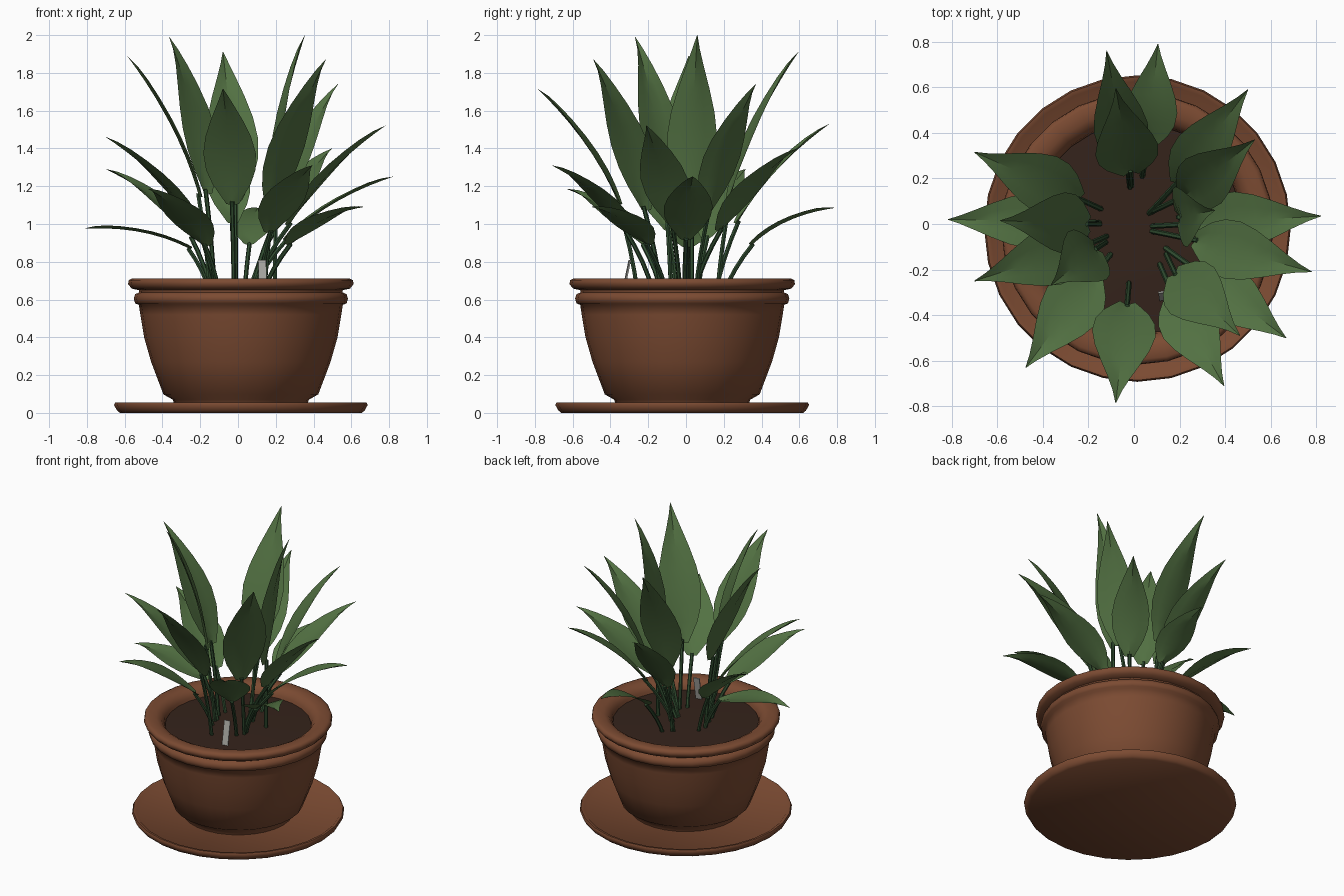
import bpy, bmesh, math
from mathutils import Vector

if "Cube" in bpy.data.objects:
    bpy.data.objects.remove(bpy.data.objects["Cube"])

CENTER = (0.015, -0.02, 0)


def material(name, rgb):
    m = bpy.data.materials.new(name)
    m.diffuse_color = (*rgb, 1)
    m.use_nodes = True
    m.node_tree.nodes["Principled BSDF"].inputs["Base Color"].default_value = m.diffuse_color
    return m


TERRACOTTA = material("terracotta", (0.2, 0.07, 0.032))
SOIL = material("soil", (0.035, 0.017, 0.011))
LEAF = material("leaf_green", (0.085, 0.165, 0.055))
STEM = material("stem_green", (0.03, 0.075, 0.03))
GREY = material("label_grey", (0.4, 0.4, 0.37))


def finish(bm, name, mat, smooth=None, recalc=True):
    if recalc:
        bmesh.ops.recalc_face_normals(bm, faces=bm.faces)
    me = bpy.data.meshes.new(name)
    bm.to_mesh(me)
    bm.free()
    me.materials.append(mat)
    ob = bpy.data.objects.new(name, me)
    bpy.context.collection.objects.link(ob)
    if smooth:
        bpy.ops.object.select_all(action='DESELECT')
        ob.select_set(True)
        bpy.context.view_layer.objects.active = ob
        bpy.ops.object.shade_smooth_by_angle(angle=math.radians(smooth))
    return ob


def skin(bm, rows, closed):
    """Join rows of points with quads."""
    vs = [[bm.verts.new(p) for p in row] for row in rows]
    n = len(rows[0])
    for a, b in zip(vs, vs[1:]):
        for i in range(n if closed else n - 1):
            j = (i + 1) % n
            bm.faces.new((a[i], a[j], b[j], b[i]))


def lathe(name, profile, mat, sides=28):
    bm = bmesh.new()
    rows = [[(r * math.cos(2 * math.pi * i / sides), r * math.sin(2 * math.pi * i / sides), z)
             for i in range(sides)] for r, z in profile]
    skin(bm, rows, True)
    bmesh.ops.remove_doubles(bm, verts=bm.verts, dist=1e-5)
    ob = finish(bm, name, mat, 62)
    ob.location = CENTER
    return ob


def bezier(a, b, c, t):
    return a * (1 - t) ** 2 + b * 2 * t * (1 - t) + c * t * t


# Saucer, pot and soil
lathe("saucer", [(0, 0), (0.64, 0), (0.655, 0.012), (0.672, 0.042), (0.665, 0.055),
                 (0.645, 0.052), (0.625, 0.035), (0, 0.035)], TERRACOTTA)
lathe("pot", [(0, 0.037), (0.35, 0.037), (0.36, 0.07), (0.41, 0.098), (0.475, 0.27),
              (0.512, 0.40), (0.532, 0.52), (0.54, 0.572), (0.56, 0.58), (0.567, 0.605),
              (0.56, 0.628), (0.538, 0.638), (0.54, 0.65), (0.578, 0.658), (0.597, 0.682),
              (0.593, 0.703), (0.575, 0.712), (0.52, 0.71), (0.49, 0.695), (0.468, 0.665),
              (0.458, 0.60), (0, 0.60)], TERRACOTTA)
lathe("soil", [(0.462, 0.648), (0.25, 0.655), (0, 0.658)], SOIL)

# Leaf blades: (blade base, blade tip, width)
LEAVES = [
    ((-0.03, 0.27, 1.00), (-0.12, 0.76, 1.53), 0.24),
    ((0.06, 0.345, 0.885), (0.105, 0.79, 1.085), 0.23),
    ((0.19, 0.18, 0.96), (0.50, 0.59, 1.40), 0.24),
    ((0.22, 0.12, 1.06), (0.53, 0.37, 1.74), 0.25),
    ((0.25, 0.00, 0.91), (0.82, 0.035, 1.25), 0.26),
    ((0.27, -0.07, 0.99), (0.78, -0.21, 1.52), 0.26),
    ((0.27, -0.20, 0.885), (0.667, -0.50, 1.09), 0.25),
    ((0.17, -0.31, 0.95), (0.395, -0.71, 1.31), 0.26),
    ((-0.03, -0.355, 1.10), (-0.08, -0.785, 1.715), 0.28),
    ((-0.17, -0.22, 0.88), (-0.475, -0.63, 1.185), 0.27),
    ((-0.20, -0.09, 0.96), (-0.70, -0.25, 1.46), 0.26),
    ((-0.25, 0.01, 0.865), (-0.815, 0.02, 0.975), 0.24),
    ((-0.24, 0.11, 0.92), (-0.70, 0.315, 1.29), 0.26),
    ((-0.205, 0.00, 1.14), (-0.587, 0.015, 1.89), 0.27),
    ((-0.015, 0.23, 1.12), (-0.08, 0.595, 1.91), 0.28),
    ((0.20, 0.03, 1.10), (0.355, 0.06, 2.00), 0.27),
    ((0.18, -0.22, 1.07), (0.465, -0.49, 1.87), 0.28),
    ((-0.17, -0.11, 1.16), (-0.365, -0.27, 1.99), 0.27),
]
# Stems that leave the soil close to the middle: leaf number -> (x, y)
INNER_STEMS = {3: (0.06, 0.04), 4: (0.07, 0.05), 5: (0.07, -0.01), 6: (0.07, -0.03),
               7: (0.13, -0.1), 8: (0.11, -0.17), 16: (0.195, 0.03), 17: (0.14, -0.13)}
# Outline: (position along blade, share of half width)
OUTLINE = [(0, 0.24), (0.06, 0.42), (0.16, 0.72), (0.28, 0.94), (0.42, 1.0), (0.56, 0.87),
           (0.70, 0.62), (0.82, 0.36), (0.92, 0.15), (1, 0.01)]


def leaf(index, base, tip, width):
    base, tip = Vector(base), Vector(tip)
    chord = tip - base
    side = chord.cross(Vector((0, 0, 1))).normalized()
    normal = side.cross(chord).normalized()
    ctrl = base + chord * 0.45 + normal * 0.08
    rows = []
    for t, w in OUTLINE:
        p = bezier(base, ctrl, tip, t)
        tangent = (ctrl - base) * (1 - t) + (tip - ctrl) * t
        up = side.cross(tangent).normalized()
        h = w * width / 2
        lift = min(h * 0.6, 0.016)      # folded along the midrib
        rows.append([p + side * h * k + up * lift * abs(k) for k in (1, 0.5, 0, -0.5, -1)])
    bm = bmesh.new()
    skin(bm, rows, False)
    finish(bm, f"leaf_{index:02d}", LEAF, 25, recalc=False)

    # Stem bows up from the soil into the blade
    f = 0.72 if base.z > 1.04 else 0.58
    x, y = INNER_STEMS.get(index, (base.x * f, base.y * f))
    start = Vector((x, y, 0.63))
    mid = start.lerp(base, 0.5)
    mid -= Vector((base.x - start.x, base.y - start.y, 0)) * 0.2
    end = bezier(base, ctrl, tip, 0.03)
    rings = []
    for i in range(5):
        t = i / 4
        p = bezier(start, mid, end, t)
        q = ((mid - start) * (1 - t) + (end - mid) * t).to_track_quat('Z', 'Y')
        rings.append([p + q @ Vector((0.012 * math.cos(a), 0.012 * math.sin(a), 0))
                      for a in (k * math.pi / 3 for k in range(6))])
    bm = bmesh.new()
    skin(bm, rings, True)
    bmesh.ops.holes_fill(bm, edges=bm.edges, sides=6)
    finish(bm, f"stem_{index:02d}", STEM, 40)


for i, (b, t, w) in enumerate(LEAVES, 1):
    leaf(i, b, t, w)

# Blank plant label stuck in the soil
bm = bmesh.new()
bmesh.ops.create_cube(bm, size=1)
bmesh.ops.scale(bm, vec=(0.042, 0.008, 0.2), verts=bm.verts)
label = finish(bm, "plant_label", GREY)
label.location = (0.13, -0.318, 0.712)
label.rotation_euler = (math.radians(-12), 0, math.radians(8))
